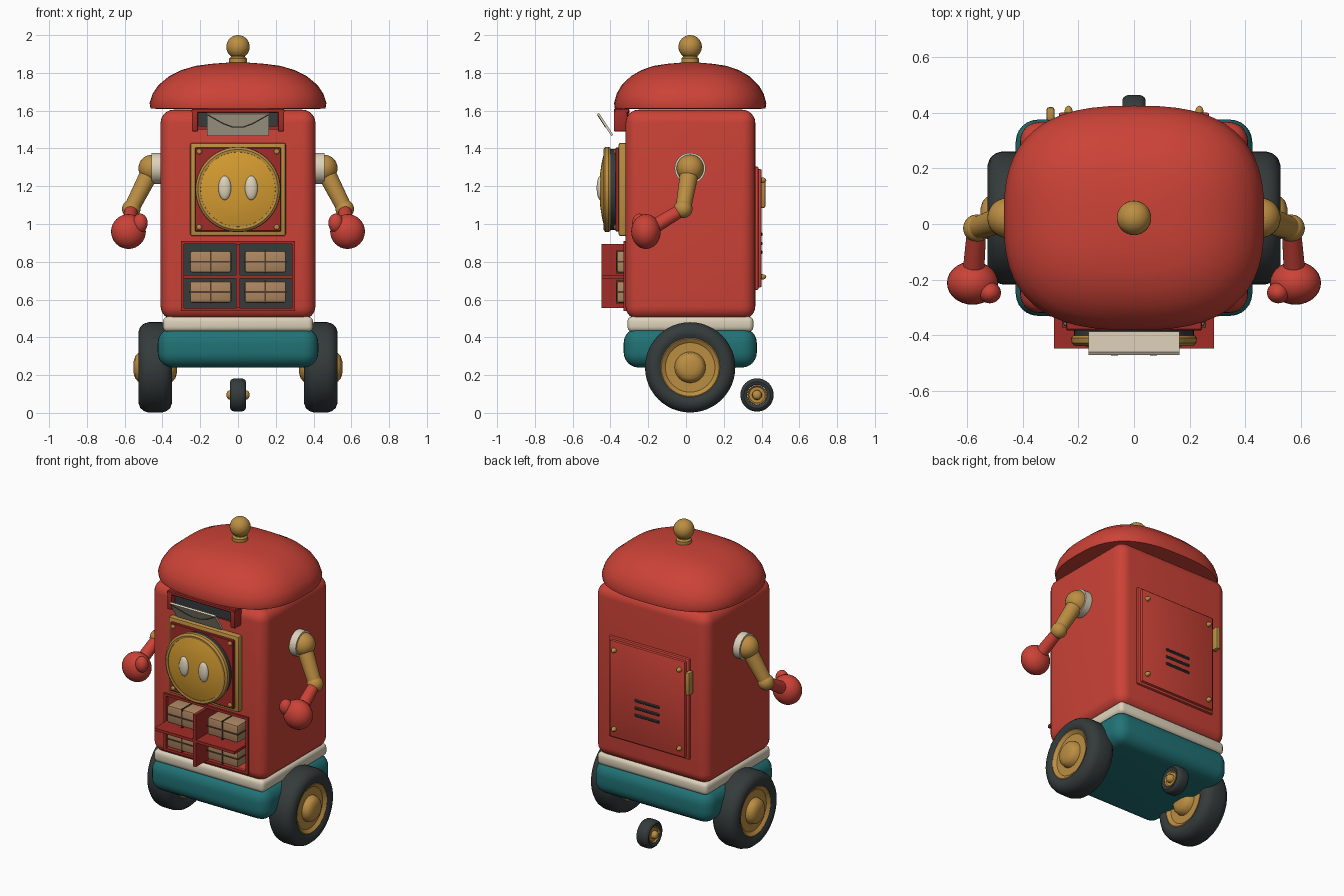
import bpy, bmesh, math
from mathutils import Vector, Matrix

if "Cube" in bpy.data.objects:
    bpy.data.objects.remove(bpy.data.objects["Cube"])

def material(name, r, g, b):
    m = bpy.data.materials.new(name)
    m.diffuse_color = (r, g, b, 1)
    m.use_nodes = True
    m.node_tree.nodes["Principled BSDF"].inputs["Base Color"].default_value = m.diffuse_color
    return m

RED = material("red paint", 0.60, 0.055, 0.038)
DARK_RED = material("dark red paint", 0.36, 0.025, 0.02)
BRASS = material("brass", 0.50, 0.27, 0.055)
GOLD = material("bright gold", 0.66, 0.33, 0.03)
TEAL = material("teal paint", 0.015, 0.17, 0.18)
CREAM = material("cream", 0.72, 0.64, 0.49)
DARK = material("dark rubber", 0.035, 0.043, 0.044)
KRAFT = material("kraft paper", 0.42, 0.24, 0.12)
TWINE = material("twine", 0.09, 0.05, 0.028)
CY = 0.022  # body centre in y

def finish(name, bm, mat):
    bmesh.ops.recalc_face_normals(bm, faces=bm.faces[:])
    me = bpy.data.meshes.new(name)
    bm.to_mesh(me)
    bm.free()
    ob = bpy.data.objects.new(name, me)
    bpy.context.collection.objects.link(ob)
    me.materials.append(mat)
    return ob

def box(name, x, y, z, mat, bevel=0.0, seg=3, rot=None):
    """Box from (min, max) pairs, optionally rounded and turned about its centre."""
    c = Vector([(p[0] + p[1]) / 2 for p in (x, y, z)])
    s = [p[1] - p[0] for p in (x, y, z)]
    bm = bmesh.new()
    bmesh.ops.create_cube(bm, size=1)
    bmesh.ops.scale(bm, vec=s, verts=bm.verts[:])
    if bevel:
        bmesh.ops.bevel(bm, geom=bm.edges[:], offset=bevel, segments=seg, profile=0.5, affect='EDGES')
    m = Matrix.Translation(c)
    bm.transform(m @ rot if rot else m)
    return finish(name, bm, mat)

def ball(name, c, r, mat):
    r = (r, r, r) if isinstance(r, float) else r
    bm = bmesh.new()
    bmesh.ops.create_uvsphere(bm, u_segments=28, v_segments=16, radius=1)
    bm.transform(Matrix.Translation(c) @ Matrix.Diagonal((*r, 1)))
    return finish(name, bm, mat)

def rod(name, a, b, r1, mat, r2=None, seg=28):
    a, b = Vector(a), Vector(b)
    d = b - a
    bm = bmesh.new()
    bmesh.ops.create_cone(bm, cap_ends=True, segments=seg, radius1=r1,
                          radius2=r1 if r2 is None else r2, depth=d.length)
    bm.transform(Matrix.Translation((a + b) / 2) @ d.to_track_quat('Z', 'Y').to_matrix().to_4x4())
    return finish(name, bm, mat)

def lathe(name, profile, c, axis, mat, seg=48):
    """Spin (distance along axis, radius) points about an axis through c."""
    bm = bmesh.new()
    vs = [bm.verts.new((r, 0, h)) for h, r in profile]
    es = [bm.edges.new(p) for p in zip(vs, vs[1:])]
    bmesh.ops.spin(bm, geom=vs + es, cent=(0, 0, 0), axis=(0, 0, 1), angle=2 * math.pi, steps=seg)
    bmesh.ops.remove_doubles(bm, verts=bm.verts[:], dist=1e-5)
    bm.transform(Matrix.Translation(c) @ Vector(axis).to_track_quat('Z', 'Y').to_matrix().to_4x4())
    return finish(name, bm, mat)

def dome(name, rings, hx, hy, n, mat, seg=56):
    """Stack of rounded-square rings (scale, z), capped at both ends."""
    bm = bmesh.new()
    loops = []
    sp = lambda v: math.copysign(abs(v) ** (2 / n), v)
    for k, z in rings:
        loops.append([bm.verts.new((k * hx * sp(math.cos(t)), CY + k * hy * sp(math.sin(t)), z))
                      for t in [2 * math.pi * i / seg for i in range(seg)]])
    for a, b in zip(loops, loops[1:]):
        for i in range(seg):
            j = (i + 1) % seg
            bm.faces.new((a[i], a[j], b[j], b[i]))
    bm.faces.new(loops[0])
    bm.faces.new(loops[-1])
    return finish(name, bm, mat)

# Body with an open parcel compartment at the front
body = box("body", (-.41, .41), (-.32, .367), (.495, 1.605), RED, .07, 6)
cutter = box("compartment_cutter", (-.288, .288), (-.5, -.18), (.555, .893), RED)
mod = body.modifiers.new("compartment", 'BOOLEAN')
mod.operation, mod.object, mod.solver = 'DIFFERENCE', cutter, 'EXACT'
bpy.context.view_layer.objects.active = body
bpy.ops.object.modifier_apply(modifier=mod.name)
bpy.data.objects.remove(cutter)

# Base, trim band, roof and top knob
box("base", (-.425, .425), (-.33, .375), (.24, .45), TEAL, .08, 6)
box("trim_band", (-.397, .397), (-.31, .357), (.43, .51), CREAM, .025, 3)
dome("roof", [(.93, 1.61), (.99, 1.612), (1, 1.64), (.965, 1.69), (.9, 1.735), (.78, 1.782),
              (.64, 1.815), (.48, 1.837), (.3, 1.848), (.1, 1.855)], .468, .403, 2.7, RED)
lathe("knob_neck", [(0, 0), (0, .047), (.025, .047), (.035, .038), (.06, .036), (.06, 0)],
      (0, CY, 1.85), (0, 0, 1), BRASS)
ball("knob", (0, CY, 1.938), .062, BRASS)

# Wheels
def wheel(name, c, r, w, hub, cap):
    """Tyre of radius r and half width w, brass hub dished on both sides."""
    lathe(name + "_tyre", [(s * x * w, y * r) for s, x, y in
          [(-1, .8, .6), (-1, .97, .72), (-1, 1, .8), (-1, .9, .9), (-1, .68, .97), (-1, .4, 1), (1, .4, 1),
           (1, .68, .97), (1, .9, .9), (1, 1, .8), (1, .97, .72), (1, .8, .6)]], c, (1, 0, 0), DARK)
    half = [(.85 * w, hub), (.9 * w, hub * .93), (.72 * w, hub * .8), (.72 * w, hub * .5),
            (cap * .8, hub * .46), (cap * .93, hub * .36), (cap, hub * .2), (cap, 0)]
    lathe(name + "_hub", [(-x, y) for x, y in half[::-1]] + half, c, (1, 0, 0), BRASS)

for s, side in ((-1, "left"), (1, "right")):
    wheel(side + "_wheel", (s * .438, CY, .241), .239, .088, .164, .114)
wheel("rear_caster", (0, .376, .095), .088, .042, .052, .06)

# Arms
for s, side in ((-1, "left"), (1, "right")):
    shoulder, elbow, hand = (s * .455, CY, 1.295), (s * .565, -.015, 1.08), (s * .58, -.212, .96)
    rod(side + "_shoulder_ring", (s * .4, CY, 1.295), (s * .457, CY, 1.295), .082, CREAM, seg=40)
    ball(side + "_shoulder", shoulder, .072, BRASS)
    rod(side + "_upper_arm", shoulder, elbow, .05, BRASS, .041)
    ball(side + "_elbow", elbow, .049, BRASS)
    rod(side + "_forearm", elbow, hand, .034, RED, .04)
    ball(side + "_hand", hand, (.092, .078, .092), RED)
    ball(side + "_thumb", (s * .518, -.247, 1.005), (.04, .038, .05), RED)

# Face: frame, plate, disc and eyes
FZ = 1.183
box("face_frame", (-.253, .253), (-.357, -.31), (FZ - .247, FZ + .247), BRASS, .012, 2)
box("face_plate", (-.228, .228), (-.374, -.34), (FZ - .222, FZ + .222), DARK_RED, .004, 1)
rod("face_gasket", (0, -.36, FZ), (0, -.408, FZ), .215, DARK, seg=56)
lathe("face_rim", [(0, 0), (0, .22), (.01, .226), (.028, .224), (.038, .212), (.036, .198), (.02, .196), (.02, 0)],
      (0, -.4, FZ), (0, -1, 0), BRASS, 56)
lathe("face_disc", [(0, 0), (0, .2), (.03, .2), (.043, .15), (.052, .09), (.055, .04), (.056, 0)],
      (0, -.402, FZ), (0, -1, 0), GOLD, 56)
for s in (-1, 1):
    ball("eye", (s * .07, -.453, FZ + .008), (.034, .02, .064), CREAM)
    for z in (FZ - .2, FZ + .2):
        ball("face_screw", (s * .205, -.374, z), (.014, .008, .014), BRASS)

# Parcel compartment: dark lining, thin frame, crossed shelves
box("compartment_back", (-.288, .288), (-.19, -.175), (.555, .893), DARK)
for z in (.547, .901):
    box("compartment_frame_rail", (-.302, .302), (-.332, -.3), (z - .008, z + .008), DARK_RED)
for s in (-1, 1):
    box("compartment_frame_post", (s * .295 - .008, s * .295 + .008), (-.332, -.3), (.54, .909), DARK_RED)
box("shelf", (-.288, .288), (-.447, -.18), (.712, .73), DARK_RED)
box("shelf_divider", (-.01, .01), (-.447, -.18), (.555, .893), DARK_RED)
for cx in (-.145, .145):
    for cz in (.64, .8):
        box("parcel", (cx - .11, cx + .11), (-.367, -.2), (cz - .057, cz + .057), KRAFT, .012, 2)
        box("twine_upright", (cx - .004, cx + .004), (-.371, -.196), (cz - .061, cz + .061), TWINE)
        box("twine_level", (cx - .114, cx + .114), (-.371, -.196), (cz - .004, cz + .004), TWINE)

# Letter slot with brackets and an envelope
box("slot_surround", (-.22, .22), (-.332, -.3), (1.5, 1.6), DARK_RED)
box("slot_opening", (-.21, .21), (-.345, -.32), (1.515, 1.588), DARK)
box("slot_hood", (-.245, .245), (-.382, -.3), (1.588, 1.612), DARK_RED, .005, 1)
for s in (-1, 1):
    box("slot_bracket", (s * .228 - .016, s * .228 + .016), (-.382, -.31), (1.49, 1.608), DARK_RED, .006, 2)
tilt = Matrix.Rotation(math.radians(33), 4, 'X')
EC = Vector((0, -.428, 1.527))
box("envelope", (-.163, .163), (EC.y - .006, EC.y + .006), (EC.z - .069, EC.z + .069), CREAM, rot=tilt)
flap = [(-.16, .064), (-.08, .01), (-.03, -.012), (.03, -.012), (.08, .01), (.16, .064)]
for a, b in zip(flap, flap[1:]):
    rod("envelope_seam", EC + tilt @ Vector((a[0], -.006, a[1])), EC + tilt @ Vector((b[0], -.006, b[1])),
        .0025, TWINE, seg=6)

# Rear service door with screws, vents and latch
box("rear_door_frame", (-.29, .29), (.35, .383), (.65, 1.305), RED, .008, 2)
box("rear_door", (-.27, .27), (.37, .4), (.665, 1.29), RED, .006, 2)
for s in (-1, 1):
    for z in (.72, 1.232):
        ball("door_screw", (s * .235, .4, z), (.015, .025, .015), BRASS)
for z in (.85, .897, .945):
    box("door_vent", (-.09, .09), (.39, .406), (z - .009, z + .009), DARK, .005, 1)
box("door_hinge", (-.315, -.285), (.37, .42), (1.085, 1.235), BRASS, .01, 2)

# Smooth the curved parts while keeping hard edges
for ob in bpy.context.scene.objects:
    ob.select_set(True)
bpy.context.view_layer.objects.active = body
bpy.ops.object.shade_smooth_by_angle(angle=math.radians(35))
